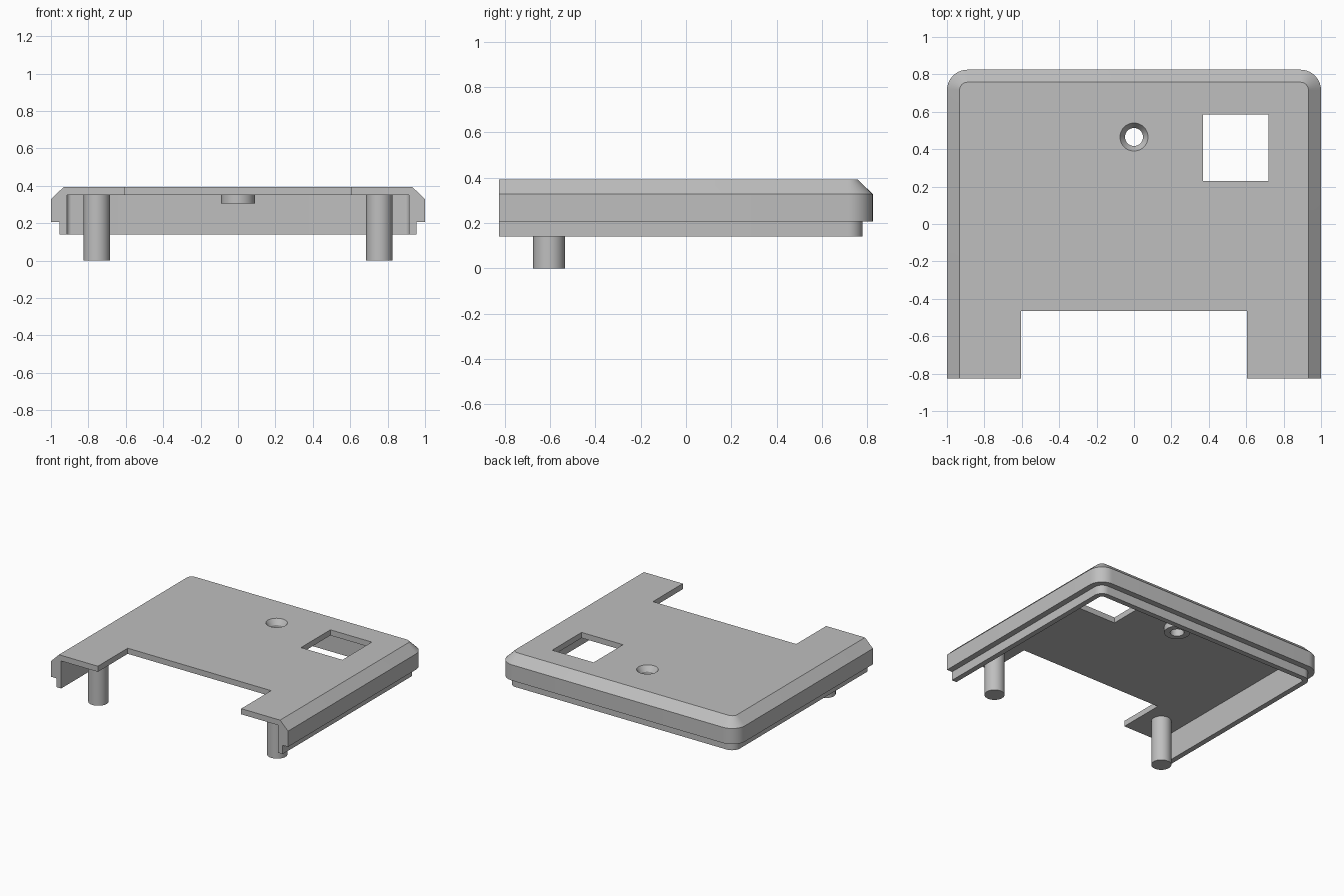
import bpy, bmesh, math

cube = bpy.data.objects.get("Cube")
if cube:
    bpy.data.objects.remove(cube, do_unlink=True)

grey = bpy.data.materials.new("plain_grey")
grey.use_nodes = True
colour = (0.52, 0.52, 0.52, 1)
grey.diffuse_color = colour
grey.node_tree.nodes["Principled BSDF"].inputs["Base Color"].default_value = colour

FRONT = -0.825
TOP = 0.393
CEILING = 0.35


def loft(name, rings):
    """Solid through a stack of closed outlines with equal point counts."""
    bm = bmesh.new()
    loops = [[bm.verts.new(p) for p in ring] for ring in rings]
    n = len(loops[0])
    for low, high in zip(loops, loops[1:]):
        for i in range(n):
            j = (i + 1) % n
            bm.faces.new((low[i], low[j], high[j], high[i]))
    bm.faces.new(loops[0][::-1])
    bm.faces.new(loops[-1])
    bmesh.ops.recalc_face_normals(bm, faces=bm.faces)
    mesh = bpy.data.meshes.new(name)
    bm.to_mesh(mesh)
    bm.free()
    mesh.materials.append(grey)
    obj = bpy.data.objects.new(name, mesh)
    bpy.context.collection.objects.link(obj)
    return obj


def cover_outline(half, back, radius, z, front=FRONT):
    """Square front corners, rounded back corners."""
    pts = [(-half, front, z), (half, front, z)]
    for cx, start in ((half - radius, 0), (radius - half, 90)):
        for k in range(11):
            a = math.radians(start + 9 * k)
            pts.append((cx + radius * math.cos(a), back - radius + radius * math.sin(a), z))
    return pts


def circle(x, y, z, r, n=40):
    return [(x + r * math.cos(math.tau * k / n), y + r * math.sin(math.tau * k / n), z)
            for k in range(n)]


def box(name, x0, x1, y0, y1, z0, z1):
    return loft(name, [[(x0, y0, z), (x1, y0, z), (x1, y1, z), (x0, y1, z)] for z in (z0, z1)])


def combine(target, tool, operation):
    mod = target.modifiers.new(operation.title(), 'BOOLEAN')
    mod.operation = operation
    mod.solver = 'EXACT'
    mod.object = tool
    bpy.context.view_layer.objects.active = target
    bpy.ops.object.modifier_apply(modifier=mod.name)
    bpy.data.objects.remove(tool, do_unlink=True)


# Cover shell: recessed lip, side wall, chamfered top edge
cover = loft("cover", [
    cover_outline(0.955, 0.78, 0.065, 0.14),
    cover_outline(0.955, 0.78, 0.065, 0.207),
    cover_outline(1.0, 0.825, 0.11, 0.207),
    cover_outline(1.0, 0.825, 0.11, 0.327),
    cover_outline(0.933, 0.758, 0.043, TOP),
])

# Hollow underside, open at the front
combine(cover, loft("cavity", [cover_outline(0.915, 0.74, 0.025, z, -1) for z in (0, CEILING)]),
        'DIFFERENCE')

# Front notch and square window
combine(cover, box("notch", -0.605, 0.605, -1, -0.465, 0, 1), 'DIFFERENCE')
combine(cover, box("window", 0.37, 0.72, 0.23, 0.585, 0, 1), 'DIFFERENCE')

# Screw boss with countersunk hole
SX, SY = 0, 0.465
combine(cover, loft("boss", [circle(SX, SY, z, 0.09) for z in (0.305, 0.37)]), 'UNION')
combine(cover, loft("screw_hole", [
    circle(SX, SY, 0.2, 0.048),
    circle(SX, SY, TOP - 0.04, 0.048),
    circle(SX, SY, TOP, 0.075),
    circle(SX, SY, TOP + 0.1, 0.075),
]), 'DIFFERENCE')

# Two support posts
parts = [cover]
for side, x in (("left", 0.755), ("right", -0.755)):
    parts.append(loft(side + "_post", [circle(x, -0.605, z, 0.07) for z in (0, 0.36)]))

# Smooth round surfaces, crisp edges
bpy.ops.object.select_all(action='DESELECT')
for part in parts:
    part.select_set(True)
bpy.context.view_layer.objects.active = cover
bpy.ops.object.shade_smooth_by_angle(angle=math.radians(25))
